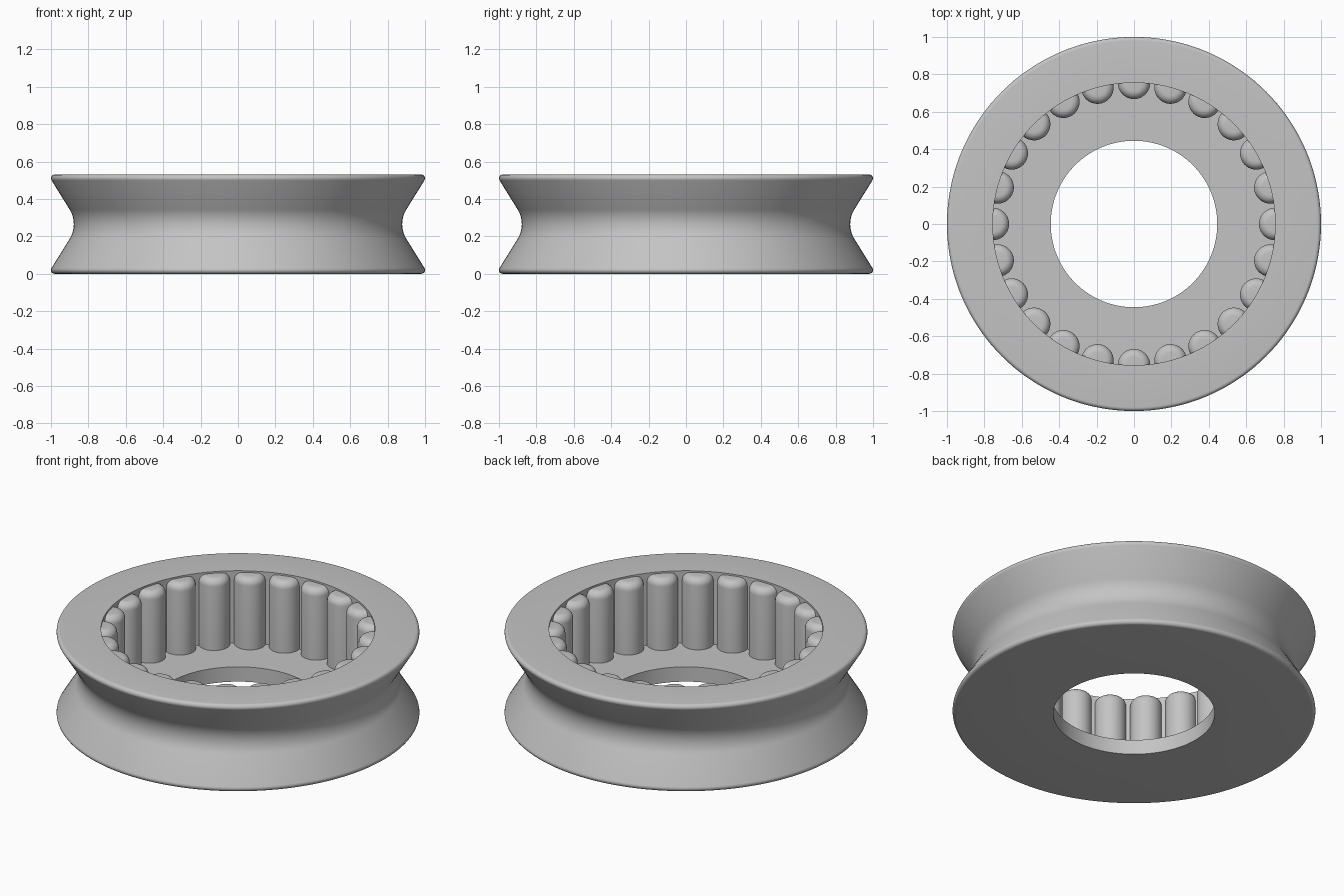
import bpy, bmesh, math
from mathutils import Matrix

cube = bpy.data.objects.get("Cube")
if cube:
    bpy.data.objects.remove(cube, do_unlink=True)

# Main dimensions
HEIGHT, FLOOR = 0.53, 0.09
BORE, HOLE = 0.755, 0.445
TEETH, TOOTH_R, TOOTH_TOP, ROUND = 24, 0.087, 0.52, 0.043

grey = bpy.data.materials.new("plain grey")
grey.use_nodes = True
colour = (0.55, 0.55, 0.55, 1)
grey.diffuse_color = colour
grey.node_tree.nodes["Principled BSDF"].inputs["Base Color"].default_value = colour


def arc(cx, cz, radius, start, end, steps):
    """Points along an arc, angles in degrees."""
    angles = [math.radians(start + (end - start) * i / steps) for i in range(steps + 1)]
    return [(cx + radius * math.cos(a), cz + radius * math.sin(a)) for a in angles]


def lathe(bm, profile, steps, closed, matrix=Matrix()):
    """Spin an (r, z) profile around the vertical axis."""
    verts = [bm.verts.new((r, 0, z)) for r, z in profile]
    pairs = list(zip(verts, verts[1:] + verts[:1]))
    edges = [bm.edges.new(p) for p in (pairs if closed else pairs[:-1])]
    out = bmesh.ops.spin(bm, geom=verts + edges, cent=(0, 0, 0), axis=(0, 0, 1),
                         angle=math.tau, steps=steps, use_merge=True)
    new = {v for e in edges for v in e.verts}
    new |= {v for v in bm.verts if v.index == -1}
    return out


def finish(name, bm):
    bmesh.ops.remove_doubles(bm, verts=bm.verts, dist=0.0001)
    bmesh.ops.recalc_face_normals(bm, faces=bm.faces)
    mesh = bpy.data.meshes.new(name)
    bm.to_mesh(mesh)
    bm.free()
    mesh.materials.append(grey)
    obj = bpy.data.objects.new(name, mesh)
    bpy.context.collection.objects.link(obj)
    bpy.ops.object.select_all(action="DESELECT")
    obj.select_set(True)
    bpy.context.view_layer.objects.active = obj
    bpy.ops.object.shade_smooth_by_angle(angle=math.radians(30))
    return obj


# Grooved wheel: bore, floor with hole, rounded rims and V groove with round root
mid, slope = HEIGHT / 2, 32
profile = [(HOLE, 0), (HOLE, FLOOR), (BORE, FLOOR), (BORE, HEIGHT)]
profile += arc(0.98, HEIGHT - 0.02, 0.02, 90, -slope, 8)
profile += arc(1.028, mid, 0.15, 180 - slope, 180 + slope, 14)
profile += arc(0.98, 0.02, 0.02, slope, -90, 8)
wheel_bm = bmesh.new()
lathe(wheel_bm, profile, 144, True)
finish("grooved_wheel", wheel_bm)

# Round-topped pins half sunk into the bore wall
pin_profile = [(0, FLOOR - 0.03), (TOOTH_R, FLOOR - 0.03)]
pin_profile += arc(TOOTH_R - ROUND, TOOTH_TOP - ROUND, ROUND, 0, 90, 7)
pin_profile += [(0, TOOTH_TOP)]
pin_bm = bmesh.new()
lathe(pin_bm, pin_profile, 32, False)
first_pin = finish("bore_pin", pin_bm)
for i in range(TEETH):
    pin = first_pin if i == 0 else first_pin.copy()
    if i:
        bpy.context.collection.objects.link(pin)
    angle = math.tau * i / TEETH
    pin.location = (BORE * math.cos(angle), BORE * math.sin(angle), 0)
    pin.rotation_euler.z = angle
